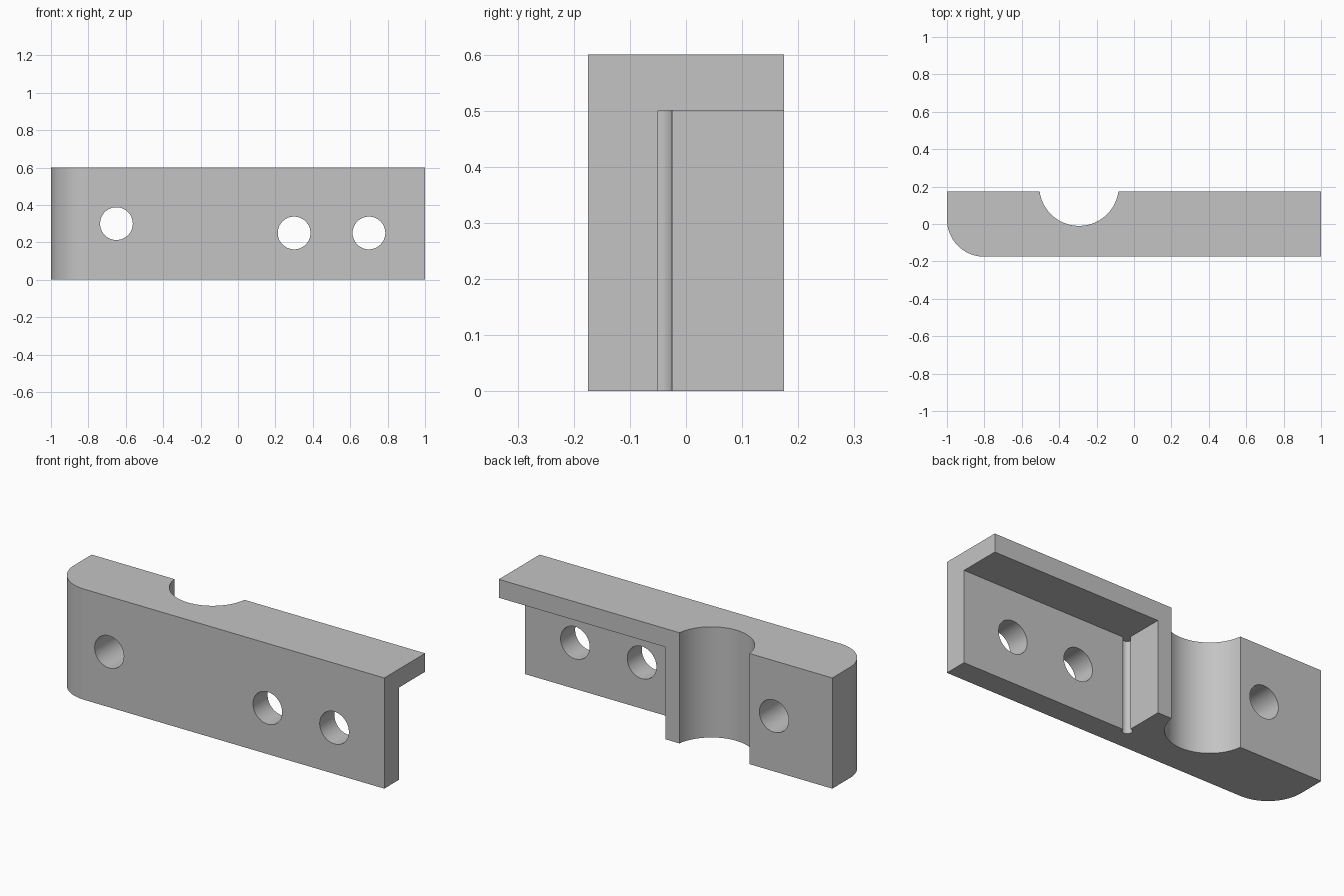
import bpy
import bmesh
from math import radians, sin, cos, asin, pi
from mathutils import Matrix, Vector

default = bpy.data.objects.get("Cube")
if default:
    bpy.data.objects.remove(default, do_unlink=True)

grey = bpy.data.materials.new("plain grey")
grey.use_nodes = True
colour = (0.55, 0.55, 0.55, 1)
grey.diffuse_color = colour
grey.node_tree.nodes["Principled BSDF"].inputs["Base Color"].default_value = colour

HALF_Y, HEIGHT, POCKET_TOP, FLOOR_Y = 0.175, 0.6, 0.5, -0.05


def make_object(name, bm):
    bmesh.ops.recalc_face_normals(bm, faces=bm.faces)
    mesh = bpy.data.meshes.new(name)
    bm.to_mesh(mesh)
    bm.free()
    mesh.materials.append(grey)
    obj = bpy.data.objects.new(name, mesh)
    bpy.context.collection.objects.link(obj)
    return obj


def arc(cx, cy, r, start, end, steps):
    angles = [start + (end - start) * i / steps for i in range(steps + 1)]
    return [(cx + r * cos(a), cy + r * sin(a)) for a in angles]


def box(name, low, high):
    bm = bmesh.new()
    low, high = Vector(low), Vector(high)
    bmesh.ops.create_cube(bm, size=1, matrix=Matrix.Translation((low + high) / 2)
                          @ Matrix.Diagonal((high - low).to_4d()))
    return make_object(name, bm)


def cylinder(name, centre, r, depth, tilt=0):
    bm = bmesh.new()
    bmesh.ops.create_cone(bm, cap_ends=True, segments=64, radius1=r, radius2=r,
                          depth=depth, matrix=Matrix.Translation(centre)
                          @ Matrix.Rotation(tilt, 4, "X"))
    return make_object(name, bm)


# Bar outline: rounded front corner and a round groove in the back
groove_r, groove_y = 0.2125, 0.2025
dip = asin((groove_y - HALF_Y) / groove_r)
outline = arc(-0.8, 0.025, 0.2, pi, 1.5 * pi, 24)
outline += [(1, -HALF_Y), (1, HALF_Y)]
outline += arc(-0.294, groove_y, groove_r, -dip, dip - pi, 48)
outline += [(-1, HALF_Y)]

bm = bmesh.new()
base = bm.faces.new([bm.verts.new((x, y, 0)) for x, y in outline])
raised = bmesh.ops.extrude_face_region(bm, geom=[base])["geom"]
bmesh.ops.translate(bm, vec=(0, 0, HEIGHT),
                    verts=[v for v in raised if isinstance(v, bmesh.types.BMVert)])
bracket = make_object("bracket_body", bm)

# Pocket under the back flange, its corner relief, and three bolt holes
cutters = [
    box("pocket_cutter", (0, FLOOR_Y, -0.2), (1.2, 0.4, POCKET_TOP)),
    cylinder("relief_cutter", (0, FLOOR_Y, POCKET_TOP / 2 - 0.1), 0.025, POCKET_TOP + 0.2),
]
for i, (x, z) in enumerate([(-0.65, 0.3), (0.3, 0.25), (0.7, 0.25)]):
    cutters.append(cylinder(f"bolt_hole_cutter_{i + 1}", (x, 0, z), 0.0875, 1, radians(90)))

bpy.ops.object.select_all(action="DESELECT")
bpy.context.view_layer.objects.active = bracket
bracket.select_set(True)
for cutter in cutters:
    cutter.hide_render = True
    cut = bracket.modifiers.new(cutter.name, "BOOLEAN")
    cut.operation, cut.solver, cut.object = "DIFFERENCE", "EXACT", cutter
    bpy.ops.object.modifier_apply(modifier=cut.name)
    bpy.data.objects.remove(cutter, do_unlink=True)

bpy.ops.object.shade_smooth_by_angle(angle=radians(30))
